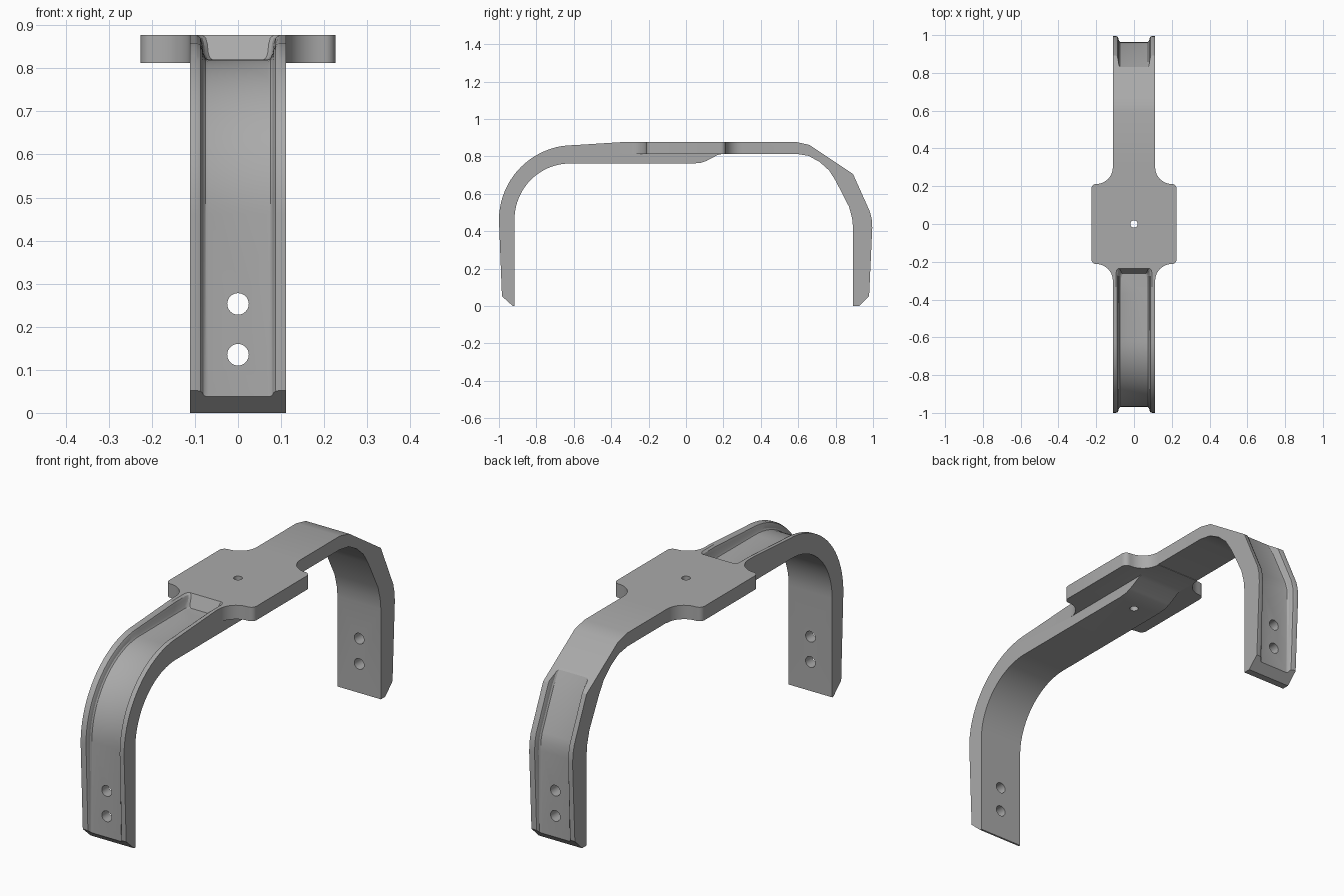
import bpy, bmesh
from math import sin, cos, pi, radians
from mathutils import Vector

if "Cube" in bpy.data.objects:
    bpy.data.objects.remove(bpy.data.objects["Cube"], do_unlink=True)

grey = bpy.data.materials.new("plain grey")
grey.use_nodes = True
grey.diffuse_color = (0.4, 0.4, 0.4, 1)
grey.node_tree.nodes["Principled BSDF"].inputs["Base Color"].default_value = grey.diffuse_color


def arc(cx, cy, rx, ry, start, end, steps):
    angles = [radians(start + (end - start) * i / steps) for i in range(steps + 1)]
    return [(cx + rx * cos(a), cy + ry * sin(a)) for a in angles]


def loft(name, rings):
    """Closed solid skinned through a list of equally long rings."""
    bm = bmesh.new()
    loops = [[bm.verts.new(p) for p in ring] for ring in rings]
    n = len(loops[0])
    for a, b in zip(loops, loops[1:]):
        for i in range(n):
            j = (i + 1) % n
            bm.faces.new((a[i], a[j], b[j], b[i]))
    bm.faces.new(loops[0][::-1])
    bm.faces.new(loops[-1])
    bmesh.ops.recalc_face_normals(bm, faces=bm.faces)
    mesh = bpy.data.meshes.new(name)
    bm.to_mesh(mesh)
    bm.free()
    mesh.materials.append(grey)
    obj = bpy.data.objects.new(name, mesh)
    bpy.context.collection.objects.link(obj)
    return obj


def combine(target, tool, operation):
    mod = target.modifiers.new(tool.name, "BOOLEAN")
    mod.operation, mod.solver, mod.object = operation, "EXACT", tool
    bpy.context.view_layer.objects.active = target
    bpy.ops.object.modifier_apply(modifier=mod.name)
    bpy.data.objects.remove(tool, do_unlink=True)


# Arched strap: side profile (y, z), smooth front bend and faceted back bend
W, TOP = 0.112, 0.877
outer = [(-0.926, 0), (-0.984, 0.052)] + arc(-0.6, 0.46, 0.4, 0.4, 180, 90, 20)
outer += [(-0.33, TOP), (0.59, TOP), (0.66, 0.861), (0.893, 0.706), (0.984, 0.503),
          (0.993, 0.465), (0.996, 0.42), (0.979, 0.052), (0.926, 0)]
inner = [(0.893, 0), (0.893, 0.42), (0.888, 0.47), (0.872, 0.53), (0.8, 0.67),
         (0.765, 0.725), (0.715, 0.77), (0.655, 0.803), (0.59, 0.814), (0.2, 0.814),
         (0.17, 0.808), (0.11, 0.776), (0.08, 0.766), (0.04, 0.762)]
inner += arc(-0.62, 0.462, 0.297, 0.3, 90, 180, 20) + [(-0.917, 0)]
bracket = loft("strap_bracket", [[(x, y, z) for y, z in outer + inner] for x in (-W, W)])

# Centre plate with rounded corners and concave flares into the strap
quarter = arc(0.2, 0.186, 0.026, 0.026, 0, 90, 6) + arc(0.2, 0.3, 0.088, 0.088, 270, 180, 10)
half = quarter + [(-x, y) for x, y in quarter[::-1]]
outline = half + [(-x, -y) for x, y in half]
plate = loft("centre_plate", [[(x, y, z) for x, y in outline] for z in (0.812, TOP)])
combine(bracket, plate, "UNION")

# Recessed channels: soft section between floor (t = 0) and rim (t = 1)
side = [(0.068, 0), (0.075, 0.06), (0.08, 0.25), (0.083, 0.65), (0.087, 0.88),
        (0.096, 1.0), (0.098, 1.8)]
section = side + [(-x, t) for x, t in side[::-1]]


def channel(name, stations):
    rings = []
    for floor, rim, width in stations:
        f, r = Vector(floor), Vector(rim)
        rings.append([(x * width, *f.lerp(r, t)) for x, t in section])
    combine(bracket, loft(name, rings), "DIFFERENCE")


front = [((-0.262, 0.82), (-0.236, TOP), 0.86), ((-0.272, 0.82), (-0.243, TOP), 0.95),
         ((-0.285, 0.82), (-0.26, TOP), 1), ((-0.37, 0.82), (-0.33, TOP), 1)]
front += [(f, r, 1) for f, r in zip(arc(-0.62, 0.462, 0.348, 0.358, 90, 180, 20),
                                    arc(-0.6, 0.46, 0.4, 0.4, 90, 180, 20))]
front += [((-0.968, 0.052), (-0.984, 0.052), 1), ((-0.968, -0.05), (-0.984, -0.05), 1)]
channel("front_channel", front)

channel("back_channel", [
    ((0.828, 0.752), (0.84, 0.768), 1), ((0.868, 0.68), (0.893, 0.706), 1),
    ((0.95, 0.5), (0.984, 0.503), 1), ((0.96, 0.463), (0.993, 0.465), 1),
    ((0.963, 0.42), (0.996, 0.42), 1), ((0.963, 0.052), (0.979, 0.052), 1),
    ((0.963, -0.05), (0.979, -0.05), 1)])

# Bolt holes through both legs and the pin hole through the plate
for z in (0.135, 0.253):
    circle = arc(0, z, 0.025, 0.025, 0, 348.75, 31)
    for s in (-1, 1):
        combine(bracket, loft("leg_hole", [[(x, y, h) for x, h in circle]
                                           for y in (0.8 * s, 1.1 * s)]), "DIFFERENCE")
pin = arc(0, 0, 0.019, 0.019, 0, 345, 23)
combine(bracket, loft("pin_hole", [[(x, y, z) for x, y in pin] for z in (0.7, 0.95)]), "DIFFERENCE")

# Smooth the rounded bends, keep the flat facets crisp
bpy.ops.object.select_all(action="DESELECT")
bracket.select_set(True)
bpy.context.view_layer.objects.active = bracket
bpy.ops.object.shade_smooth_by_angle(angle=radians(24))
